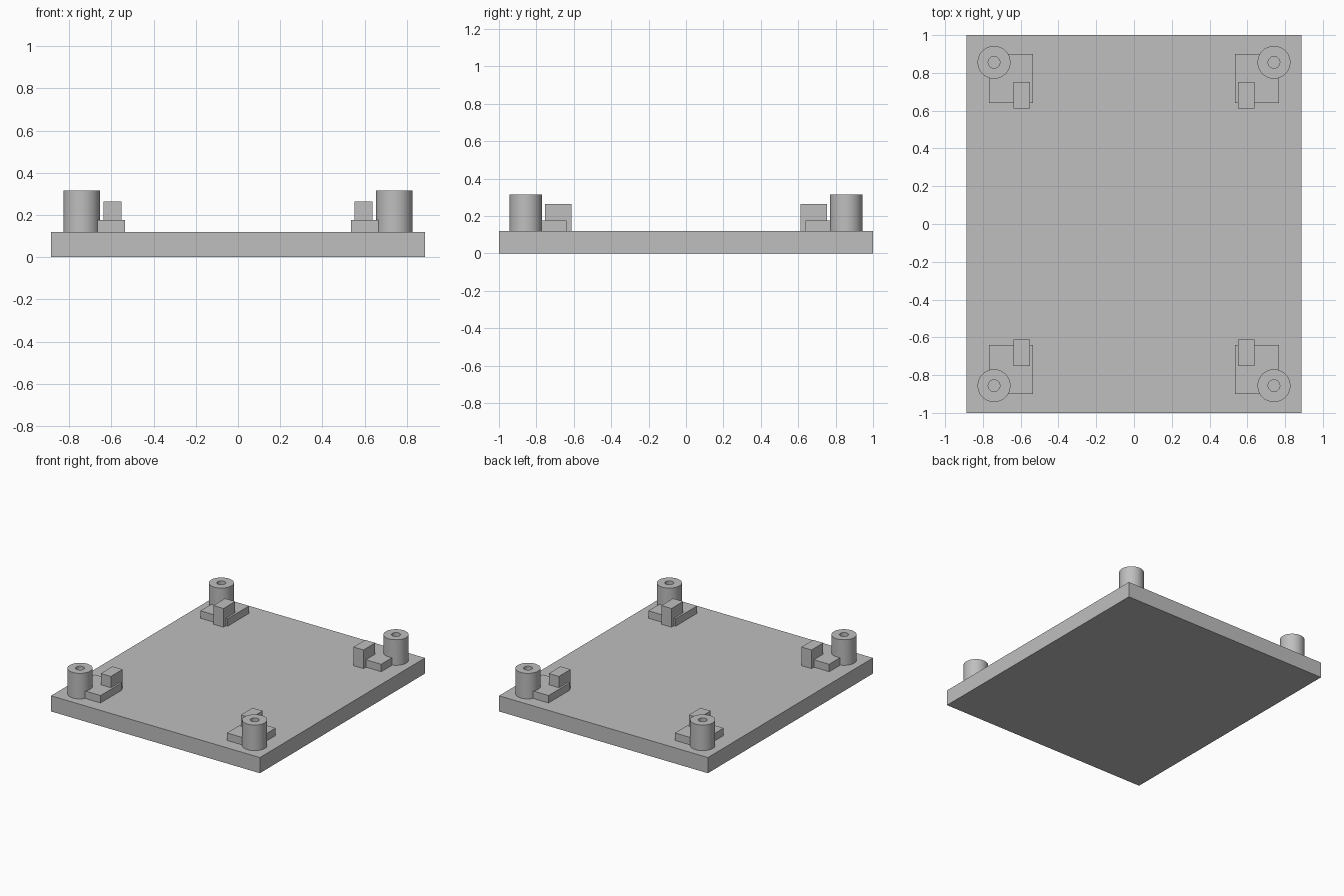
import bpy
import bmesh
import math

cube = bpy.data.objects.get("Cube")
if cube:
    bpy.data.objects.remove(cube, do_unlink=True)

# Single plain grey material
grey = bpy.data.materials.new("plain_grey")
grey.use_nodes = True
colour = (0.52, 0.52, 0.52, 1)
grey.diffuse_color = colour
grey.node_tree.nodes["Principled BSDF"].inputs["Base Color"].default_value = colour

PLATE_TOP = 0.12


def add_object(name, bm):
    bmesh.ops.recalc_face_normals(bm, faces=bm.faces)
    mesh = bpy.data.meshes.new(name)
    bm.to_mesh(mesh)
    bm.free()
    mesh.materials.append(grey)
    obj = bpy.data.objects.new(name, mesh)
    bpy.context.collection.objects.link(obj)
    return obj


def box(name, low, high):
    bm = bmesh.new()
    bmesh.ops.create_cube(bm, size=1)
    for v in bm.verts:
        v.co = [h if c > 0 else l for c, l, h in zip(v.co, low, high)]
    return add_object(name, bm)


def tube(name, x, y, bottom, top, outer, inner, sides=48):
    """Hollow post: a rectangular section swept around its axis."""
    bm = bmesh.new()
    section = [(outer, bottom), (outer, top), (inner, top), (inner, bottom)]
    rings = []
    for i in range(sides):
        a = 2 * math.pi * i / sides
        rings.append([bm.verts.new((x + r * math.cos(a), y + r * math.sin(a), z))
                      for r, z in section])
    for i, ring in enumerate(rings):
        after = rings[(i + 1) % sides]
        for j in range(4):
            k = (j + 1) % 4
            bm.faces.new((ring[j], after[j], after[k], ring[k]))
    obj = add_object(name, bm)
    bpy.ops.object.select_all(action='DESELECT')
    obj.select_set(True)
    bpy.context.view_layer.objects.active = obj
    bpy.ops.object.shade_smooth_by_angle(angle=math.radians(30))


def corner_box(name, sx, sy, xs, ys, top):
    x = sorted(sx * v for v in xs)
    y = sorted(sy * v for v in ys)
    box(name, (x[0], y[0], PLATE_TOP), (x[1], y[1], top))


# Base plate
box("base_plate", (-0.886, -1, 0), (0.886, 1, PLATE_TOP))

# Four mirrored corners: screw post, low pad and upright stop
for sy, end in ((-1, "front"), (1, "back")):
    for sx, side in ((1, "left"), (-1, "right")):
        tag = f"{end}_{side}"
        tube(f"{tag}_screw_post", sx * 0.741, sy * 0.856,
             PLATE_TOP, 0.316, 0.087, 0.031)
        # The pad is notched round the post bore by three boxes' worth of outline
        corner_box(f"{tag}_pad_inner", sx, sy, (0.536, 0.70), (0.64, 0.90), 0.177)
        corner_box(f"{tag}_pad_outer", sx, sy, (0.70, 0.767), (0.64, 0.81), 0.177)
        corner_box(f"{tag}_stop_block", sx, sy, (0.551, 0.637), (0.611, 0.753), 0.263)
